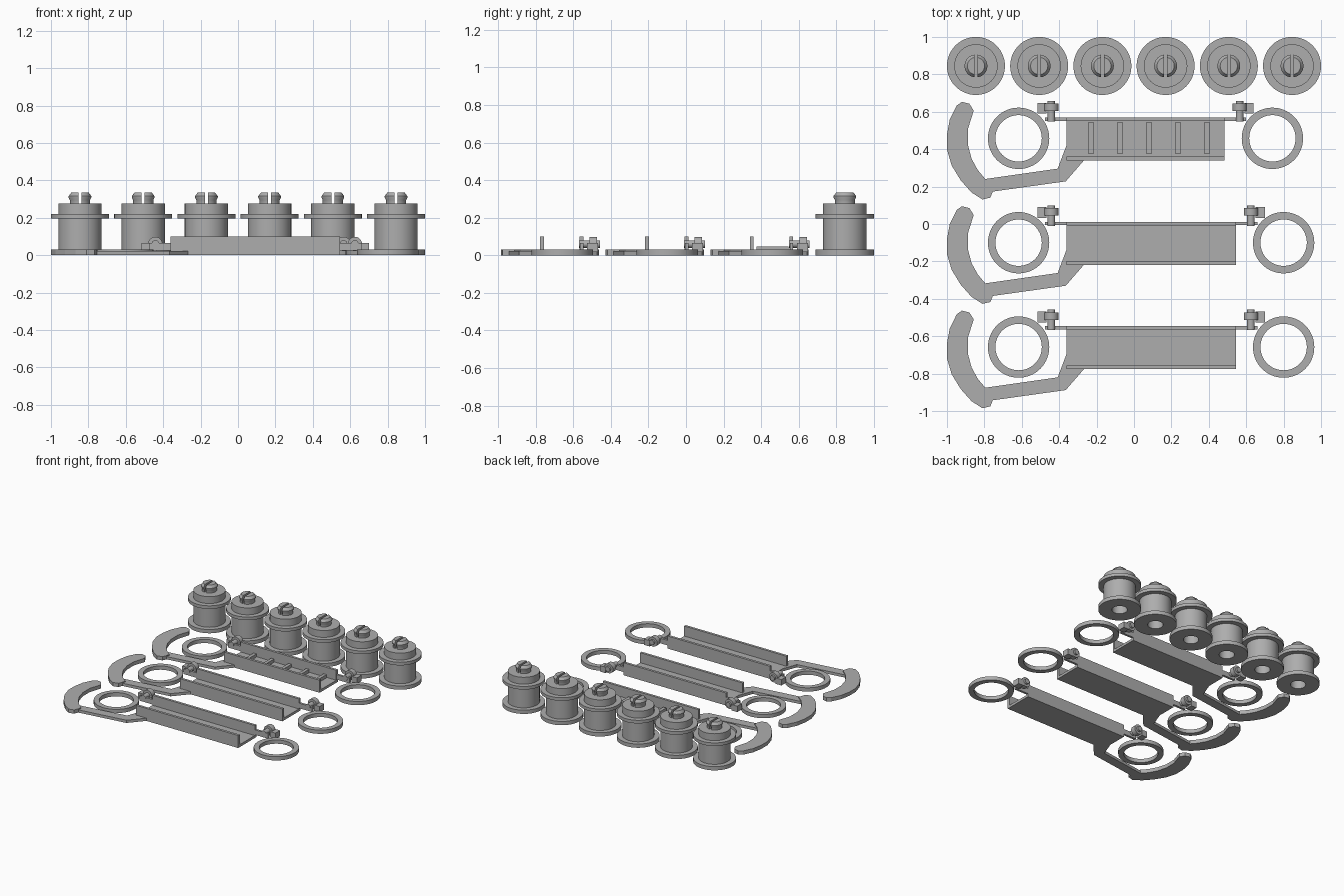
import bpy, bmesh, math

if "Cube" in bpy.data.objects:
    bpy.data.objects.remove(bpy.data.objects["Cube"])

grey = bpy.data.materials.new("plain grey")
grey.diffuse_color = (0.42, 0.42, 0.42, 1)
grey.use_nodes = True
grey.node_tree.nodes["Principled BSDF"].inputs["Base Color"].default_value = grey.diffuse_color


def finish(bm, name, loc=(0, 0, 0), smooth=False):
    bmesh.ops.recalc_face_normals(bm, faces=bm.faces[:])
    me = bpy.data.meshes.new(name)
    bm.to_mesh(me)
    bm.free()
    me.materials.append(grey)
    ob = bpy.data.objects.new(name, me)
    ob.location = loc
    bpy.context.collection.objects.link(ob)
    if smooth:
        bpy.ops.object.select_all(action='DESELECT')
        bpy.context.view_layer.objects.active = ob
        ob.select_set(True)
        bpy.ops.object.shade_smooth_by_angle(angle=math.radians(30))
    return ob


def lathe(profile, closed, steps=64):
    """Spin (radius, z) points around z; closed joins last point to first."""
    bm = bmesh.new()
    vs = [bm.verts.new((r, 0, z)) for r, z in profile]
    n = len(vs)
    es = [bm.edges.new((vs[i], vs[(i + 1) % n])) for i in range(n if closed else n - 1)]
    bmesh.ops.spin(bm, geom=vs + es, cent=(0, 0, 0), axis=(0, 0, 1),
                   angle=math.tau, steps=steps, use_duplicate=False)
    bmesh.ops.remove_doubles(bm, verts=bm.verts[:], dist=1e-5)
    return bm


def prism(name, pts, z0, z1, loc):
    bm = bmesh.new()
    f = bm.faces.new([bm.verts.new((x, y, z0)) for x, y in pts])
    up = bmesh.ops.extrude_face_region(bm, geom=[f])['geom']
    bmesh.ops.translate(bm, vec=(0, 0, z1 - z0),
                        verts=[v for v in up if isinstance(v, bmesh.types.BMVert)])
    return finish(bm, name, loc)


def box(name, x0, x1, y0, y1, z0, z1, loc):
    return prism(name, [(x0, y0), (x1, y0), (x1, y1), (x0, y1)], z0, z1, loc)


def rod(name, x, y0, y1, z, r, loc):
    """Cylinder lying along y."""
    bm = lathe([(0, y0), (r, y0), (r, y1), (0, y1)], False, 32)
    for v in bm.verts:
        a, b, h = v.co
        v.co = (x + a, h, z + b)
    return finish(bm, name, loc, True)


# Spools: flanged body with a bottom socket, and a split snap knob
BODY = [(0, 0.08), (0.056, 0.08), (0.056, 0), (0.155, 0), (0.155, 0.03),
        (0.116, 0.03), (0.116, 0.195), (0.155, 0.195), (0.155, 0.22),
        (0.116, 0.22), (0.116, 0.275), (0, 0.275)]
KNOB = [(0, 0.275), (0.054, 0.275), (0.054, 0.295), (0.061, 0.308),
        (0.061, 0.315), (0.046, 0.335), (0, 0.335)]
for i in range(6):
    pos = (-0.845 + 0.338 * i, 0.845, 0)
    finish(lathe(BODY, False), "spool_body", pos, True)
    bm = lathe(KNOB, False, 48)
    cut = bmesh.ops.bisect_plane(bm, geom=bm.verts[:] + bm.edges[:] + bm.faces[:],
                                 plane_co=(0.008, 0, 0), plane_no=(1, 0, 0),
                                 clear_inner=True)['geom_cut']
    bmesh.ops.contextual_create(bm, geom=[e for e in cut if isinstance(e, bmesh.types.BMEdge)])
    finish(bm, "split_knob", pos, True).modifiers.new("other_half", 'MIRROR')

# Curved hook handle and the arm joining it to the rail
HANDLE = [(-0.92, 0.095), (-0.88, 0.085), (-0.857, 0.048), (-0.888, -0.05),
          (-0.888, -0.135), (-0.868, -0.21), (-0.835, -0.27), (-0.793, -0.32),
          (-0.75, -0.355), (-0.755, -0.385), (-0.768, -0.417), (-0.81, -0.427),
          (-0.868, -0.39), (-0.926, -0.325), (-0.975, -0.245), (-1.0, -0.16),
          (-1.0, -0.08), (-0.985, 0.0), (-0.948, 0.075)]
ARM = [(-0.80, -0.318), (-0.408, -0.262), (-0.362, -0.14), (-0.362, -0.21),
       (-0.265, -0.215), (-0.365, -0.33), (-0.78, -0.388)]
RING = [(0.124, 0), (0.164, 0), (0.164, 0.03), (0.124, 0.03)]


def frame(dy, short):
    loc = (0, dy, 0)
    end = 0.545 - short
    prism("hook_handle", HANDLE, 0, 0.03, loc)
    prism("handle_arm", ARM, 0, 0.022, loc)
    # Channel rail: floor and two walls
    box("rail_floor", -0.362, end, -0.218, 0.012, 0, 0.02, loc)
    box("rail_front_wall", -0.362, end, -0.218, -0.198, 0, 0.1, loc)
    box("rail_back_wall", -0.362, end, -0.008, 0.012, 0, 0.1, loc)
    # Rings with their hinges, mirrored about the rail's middle
    mid = (end - 0.362) / 2
    for s in (-1, 1):
        def span(a, b):
            return sorted((mid + s * a, mid + s * b))
        half = (end + 0.362) / 2
        finish(lathe(RING, True), "end_ring", (mid + s * (half + 0.255), dy - 0.1, 0), True)
        box("hinge_ear", *span(half, half + 0.115), -0.006, 0.012, 0.025, 0.065, loc)
        px = mid + s * (half + 0.08)
        rod("hinge_pin", px, -0.01, 0.1, 0.06, 0.02, loc)
        rod("hinge_knuckle", px, 0.045, 0.085, 0.06, 0.038, loc)
        box("hinge_tab", *span(half + 0.105, half + 0.155), 0.032, 0.09, 0.018, 0.065, loc)


frame(0.558, 0.06)
frame(0, 0)
frame(-0.558, 0)

# Raised ribs on the floor of the shorter rail
for i in range(5):
    x = -0.23 + 0.155 * i
    box("floor_rib", x - 0.013, x + 0.013, 0.375, 0.545, 0.018, 0.046, (0, 0, 0))
